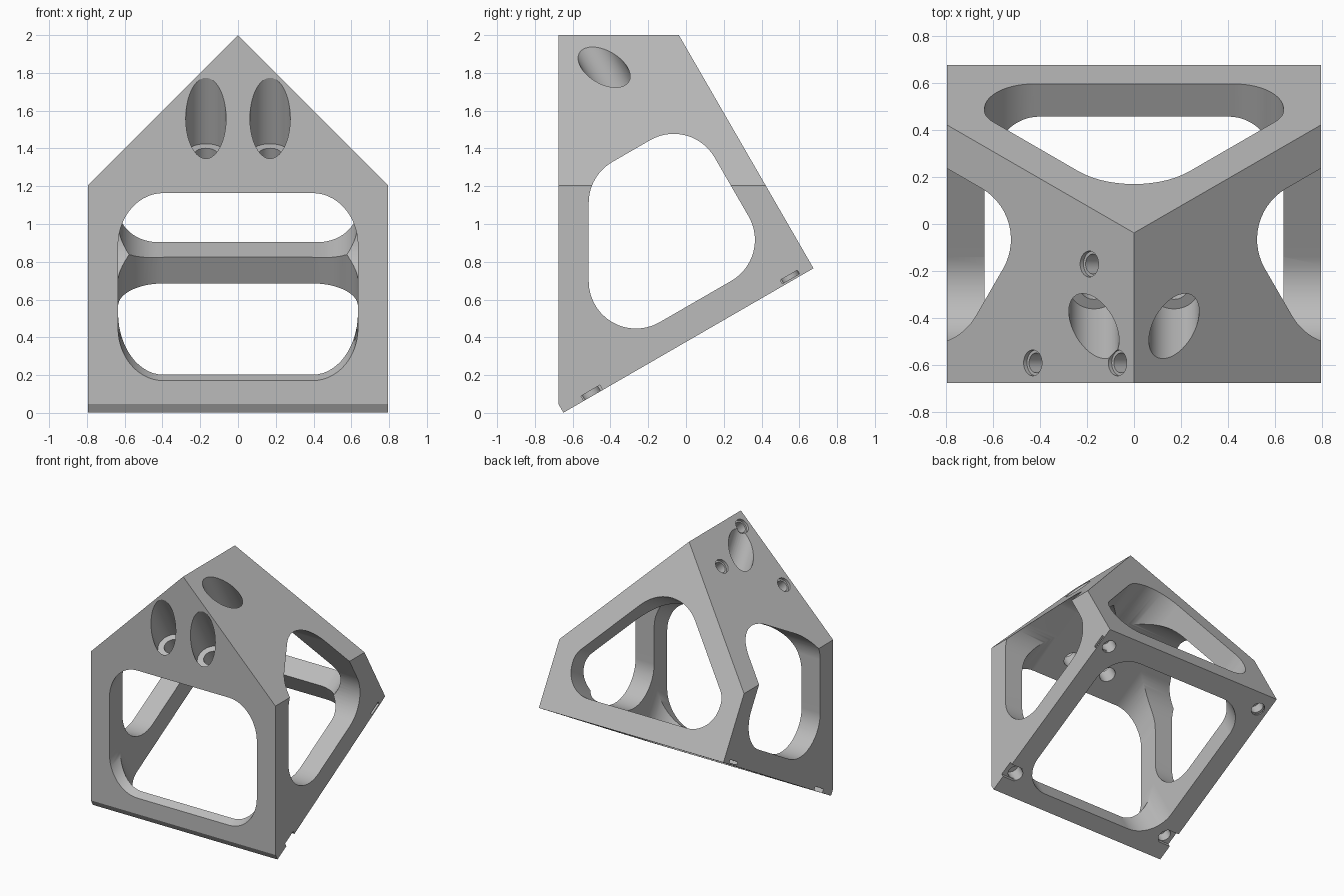
import bpy, bmesh, math
from mathutils import Vector

if "Cube" in bpy.data.objects:
    bpy.data.objects.remove(bpy.data.objects["Cube"], do_unlink=True)

# Tilted frame of the bracket: t runs back along the 30 degree base, h rises from it
C, S = math.cos(math.radians(30)), 0.5
ORIGIN = Vector((0, -0.675, -0.014))
ALONG, UP = Vector((0, C, S)), Vector((0, -S, C))
LENGTH = 1.35 / C
HALF = 0.795      # half width of the body
WALL = 0.16       # frame thickness
INNER = HALF - WALL
CEIL = 1.02       # height of the cavity roof above the base


def place(x, t, h):
    return ORIGIN + Vector((x, 0, 0)) + ALONG * t + UP * h


def rounded(corners, steps=14):
    """Round each (a, b, radius) corner of a polygon with a tangent arc."""
    out = []
    n = len(corners)
    for i, (a, b, r) in enumerate(corners):
        p = Vector((a, b))
        u = (Vector(corners[i - 1][:2]) - p).normalized()
        v = (Vector(corners[(i + 1) % n][:2]) - p).normalized()
        half = u.angle(v) / 2
        centre = p + (u + v).normalized() * (r / math.sin(half))
        start = p + u * (r / math.tan(half)) - centre
        end = p + v * (r / math.tan(half)) - centre
        sweep = start.angle_signed(end)
        for k in range(steps + 1):
            f = -sweep * k / steps
            out.append((centre.x + start.x * math.cos(f) - start.y * math.sin(f),
                        centre.y + start.x * math.sin(f) + start.y * math.cos(f)))
    return out


def rect(a0, a1, b0, b1, r):
    return rounded([(a0, b0, r), (a1, b0, r), (a1, b1, r), (a0, b1, r)])


def circle(a, b, r, n=40):
    return [(a + r * math.cos(math.tau * k / n), b + r * math.sin(math.tau * k / n))
            for k in range(n)]


def prism(name, outline, lo, hi, mapping):
    """Extrude a 2D outline from lo to hi; mapping gives the 3D position."""
    bm = bmesh.new()
    ends = [[bm.verts.new(mapping(a, b, c)) for a, b in outline] for c in (lo, hi)]
    bm.faces.new(ends[0])
    bm.faces.new(ends[1])
    n = len(outline)
    for i in range(n):
        j = (i + 1) % n
        bm.faces.new((ends[0][i], ends[0][j], ends[1][j], ends[1][i]))
    bmesh.ops.recalc_face_normals(bm, faces=bm.faces)
    mesh = bpy.data.meshes.new(name)
    bm.to_mesh(mesh)
    bm.free()
    obj = bpy.data.objects.new(name, mesh)
    bpy.context.collection.objects.link(obj)
    return obj


def across(t, h, x):
    return place(x, t, h)


def lengthwise(x, h, t):
    return place(x, t, h)


def upward(x, t, h):
    return place(x, t, h)


# Body: side outline extruded across, then cut by the two 45 degree roof planes
apex_s = (2 - place(0, LENGTH, 0).z) / C
front_h = (2 - ORIGIN.z) * C
front_t = (2 - ORIGIN.z) * S
side = [(0.03, 0), (LENGTH, 0), (LENGTH, apex_s), (front_t, front_h), (0.03, 0.03 * C / S)]
body = prism("angled_bracket", side, -HALF, HALF, across)
bm = bmesh.new()
bm.from_mesh(body.data)
for sign in (-1, 1):
    cut = bmesh.ops.bisect_plane(
        bm, geom=bm.verts[:] + bm.edges[:] + bm.faces[:], dist=1e-5,
        plane_co=(0, 0, 2), plane_no=(sign, 0, 1), clear_outer=True)
    bmesh.ops.holes_fill(bm, edges=[e for e in bm.edges if e.is_boundary], sides=0)
bmesh.ops.recalc_face_normals(bm, faces=bm.faces)
bm.to_mesh(body.data)
bm.free()

cutters = []


def cutter(outline, lo, hi, mapping):
    obj = prism("cutter", outline, lo, hi, mapping)
    obj.hide_render = True
    cutters.append(obj)


# Side window, right through
R = 0.25
lean = [(WALL + S * h) / C for h in (WALL, CEIL)]
back = LENGTH - WALL
cutter(rounded([(lean[0], WALL, R), (back, WALL, R), (back, CEIL, R), (lean[1], CEIL, R)]),
       -1, 1, across)

# Front window, gabled back window and base window
cutter(rect(-INNER, INNER, WALL, CEIL, 0.24), -0.3, 1.15, lengthwise)
cutter(rounded([(-INNER, WALL, 0.21), (INNER, WALL, 0.21), (INNER, 0.44, 0.15),
                (0, 1.175, 0.31), (-INNER, 0.44, 0.15)]), 1.0, 1.8, lengthwise)
cutter(rect(-INNER, INNER, 0.155, back, 0.24), -0.1, 0.45, upward)

# Four counterbored bolt holes
for x in (-0.17, 0.17):
    for t in (0.787, 1.131):
        cutter(circle(x, t, 0.107), 1.145, 2.4, upward)
        cutter(circle(x, t, 0.06), 0.9, 1.2, upward)

# Three small stepped holes square to one roof slope
Q = math.sqrt(0.5)
for x, y in ((-0.19, -0.17), (-0.43, -0.59), (-0.07, -0.59)):
    def roof(a, b, c, x=x, y=y):
        return Vector((x + Q * (a - c), y + b, 2 + x + Q * (a + c)))
    cutter(circle(0, 0, 0.055), -0.02, 0.1, roof)
    cutter(circle(0, 0, 0.042), -0.15, 0.05, roof)

# Corner sockets in the base, with front grooves and rear slots to the sides
for sign in (-1, 1):
    for t in (0.21, 1.43):
        cutter(circle(sign * 0.71, t, 0.052), -0.1, 0.11, upward)
    lo, hi = sorted((sign * 0.69, sign * 0.9))
    cutter([(lo, 0.155), (hi, 0.155), (hi, 0.27), (lo, 0.27)], -0.1, 0.03, upward)
    cutter([(lo, 1.375), (hi, 1.375), (hi, 1.48), (lo, 1.48)], 0.012, 0.034, upward)

# Carve the body
bpy.context.view_layer.objects.active = body
body.select_set(True)
for obj in cutters:
    mod = body.modifiers.new("carve", "BOOLEAN")
    mod.operation = "DIFFERENCE"
    mod.solver = "EXACT"
    mod.object = obj
    bpy.ops.object.modifier_apply(modifier=mod.name)
    bpy.data.objects.remove(obj, do_unlink=True)

# Finish: one grey, smooth curves with sharp edges
grey = bpy.data.materials.new("plain_grey")
grey.use_nodes = True
colour = (0.5, 0.5, 0.5, 1)
grey.diffuse_color = colour
grey.node_tree.nodes["Principled BSDF"].inputs["Base Color"].default_value = colour
body.data.materials.clear()
body.data.materials.append(grey)
for poly in body.data.polygons:
    poly.material_index = 0
bpy.ops.object.shade_smooth_by_angle(angle=math.radians(25))
weighted = body.modifiers.new("weighted_normals", "WEIGHTED_NORMAL")
weighted.keep_sharp = True
